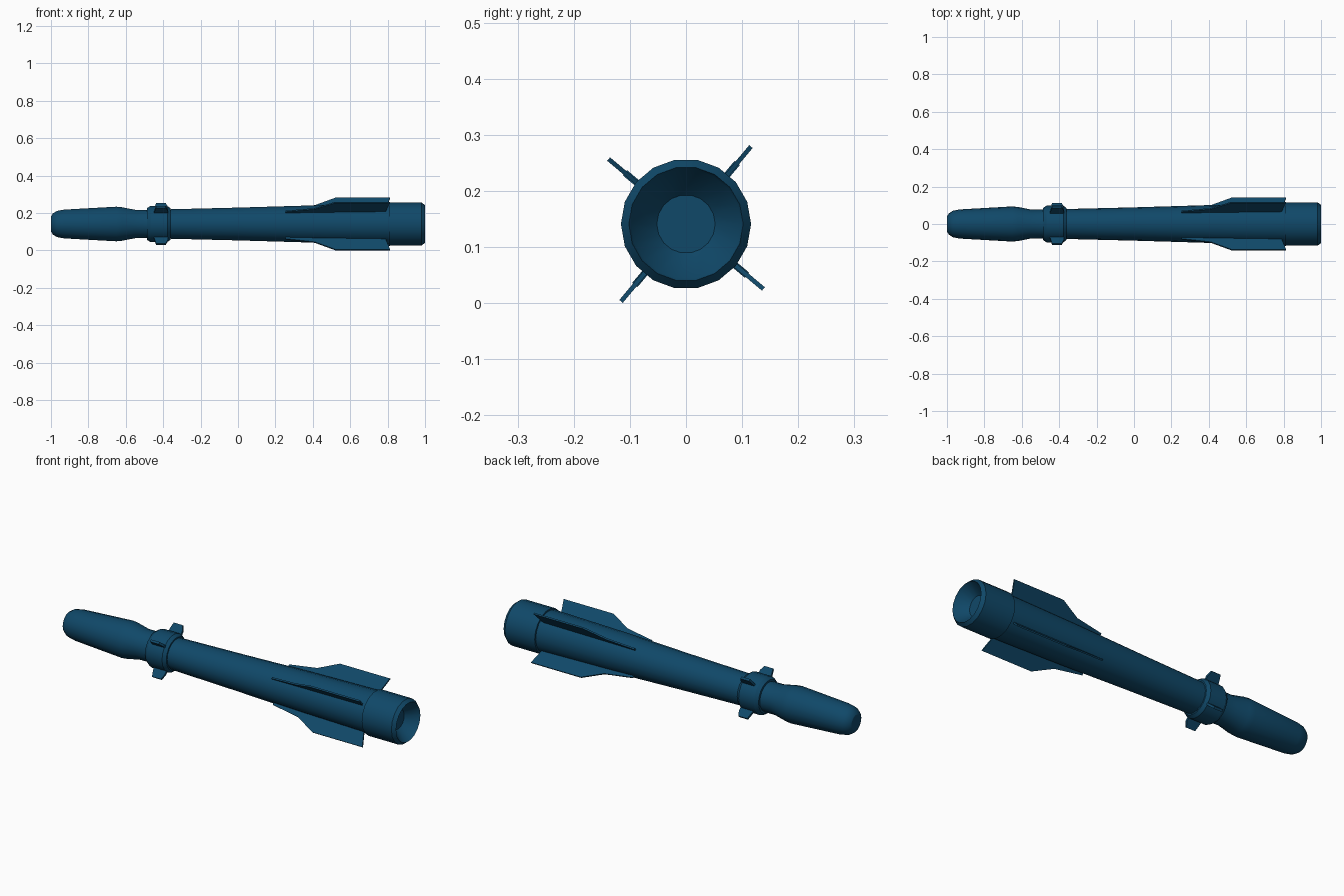
import bpy, bmesh, math
from mathutils import Matrix, Vector

if "Cube" in bpy.data.objects:
    bpy.data.objects.remove(bpy.data.objects["Cube"])

CZ = 0.141      # height of the long axis
SIDES = 18
FIN_ANGLES = [50, 140, 230, 320]

paint = bpy.data.materials.new("dark_blue")
paint.diffuse_color = (0.005, 0.065, 0.14, 1)
paint.use_nodes = True
paint.node_tree.nodes["Principled BSDF"].inputs["Base Color"].default_value = paint.diffuse_color


def finish(name, bm):
    bmesh.ops.recalc_face_normals(bm, faces=bm.faces)
    mesh = bpy.data.meshes.new(name)
    bm.to_mesh(mesh)
    bm.free()
    obj = bpy.data.objects.new(name, mesh)
    bpy.context.collection.objects.link(obj)
    mesh.materials.append(paint)
    return obj


def lathe(name, profile):
    """Spin (x, radius) points round the long axis; ends are capped."""
    bm = bmesh.new()
    rings = []
    for x, r in profile:
        ring = []
        for i in range(SIDES):
            a = 2 * math.pi * i / SIDES
            ring.append(bm.verts.new((x, r * math.cos(a), CZ + r * math.sin(a))))
        rings.append(ring)
    for a, b in zip(rings, rings[1:]):
        for i in range(SIDES):
            j = (i + 1) % SIDES
            bm.faces.new((a[i], a[j], b[j], b[i]))
    bm.faces.new(rings[0])
    bm.faces.new(rings[-1])
    obj = finish(name, bm)
    bpy.ops.object.select_all(action='DESELECT')
    obj.select_set(True)
    bpy.context.view_layer.objects.active = obj
    bpy.ops.object.shade_smooth_by_angle(angle=math.radians(30))
    return obj


def fin(name, outline, thickness, degrees):
    """Extrude an (x, radius) outline and turn it round the long axis."""
    bm = bmesh.new()
    face = bm.faces.new([bm.verts.new((x, r, -thickness / 2)) for x, r in outline])
    ext = bmesh.ops.extrude_face_region(bm, geom=[face])
    top = [v for v in ext["geom"] if isinstance(v, bmesh.types.BMVert)]
    bmesh.ops.translate(bm, verts=top, vec=Vector((0, 0, thickness)))
    turn = Matrix.Translation((0, 0, CZ)) @ Matrix.Rotation(math.radians(degrees), 4, 'X')
    bmesh.ops.transform(bm, matrix=turn, verts=bm.verts)
    return finish(name, bm)


# Rounded nose, neck and tapering body
lathe("body", [(-1.0, 0.04), (-0.99, 0.057), (-0.968, 0.071), (-0.93, 0.078),
               (-0.65, 0.094), (-0.62, 0.091), (-0.55, 0.077), (-0.48, 0.077),
               (-0.36, 0.080), (0.0, 0.089), (0.40, 0.101), (0.82, 0.109)])

# Collar carrying the small fins
lathe("collar", [(-0.488, 0.074), (-0.486, 0.086), (-0.468, 0.098),
                 (-0.378, 0.098), (-0.361, 0.086), (-0.359, 0.074)])

# Tail section with a dished end
lathe("tail", [(0.805, 0.10), (0.808, 0.116), (0.982, 0.116), (1.0, 0.102),
               (0.99, 0.098), (0.94, 0.052)])

# Large rear fins and small collar fins
rear = [(0.25, 0.07), (0.255, 0.106), (0.41, 0.128), (0.52, 0.18),
        (0.813, 0.18), (0.787, 0.10), (0.78, 0.07)]
small = [(-0.452, 0.08), (-0.445, 0.115), (-0.438, 0.142), (-0.387, 0.142),
         (-0.375, 0.115), (-0.375, 0.08)]
for n, deg in enumerate(FIN_ANGLES, 1):
    fin(f"rear_fin_{n}", rear, 0.008, deg)
    fin(f"collar_fin_{n}", small, 0.012, deg)
